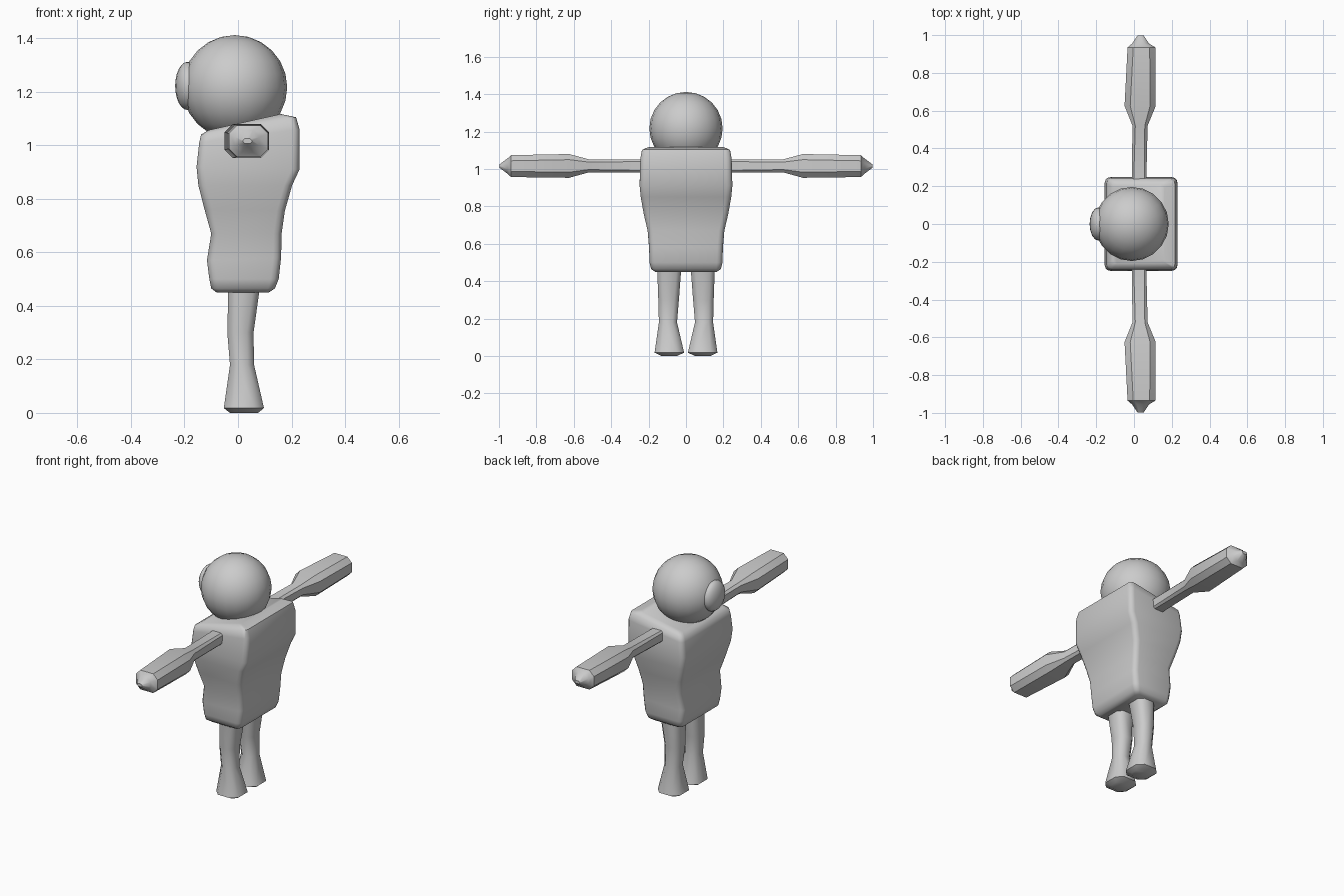
import bpy, bmesh
from math import radians, sin, cos, pi

if "Cube" in bpy.data.objects:
    bpy.data.objects.remove(bpy.data.objects["Cube"])


def finish(obj, angle):
    bpy.ops.object.select_all(action='DESELECT')
    obj.select_set(True)
    bpy.context.view_layer.objects.active = obj
    bpy.ops.object.shade_smooth_by_angle(angle=radians(angle))


def rounded_rect(u0, u1, v0, v1, r, steps):
    """Outline of a rectangle whose corners are rounded with radius r."""
    pts = []
    corners = ((u1 - r, v1 - r), (u0 + r, v1 - r), (u0 + r, v0 + r), (u1 - r, v0 + r))
    for i, (cu, cv) in enumerate(corners):
        for k in range(steps + 1):
            a = pi / 2 * (i + k / steps)
            pts.append((cu + r * cos(a), cv + r * sin(a)))
    return pts


def loft(name, rings, angle):
    """Skin closed rings of equal length and cap both ends."""
    bm = bmesh.new()
    loops = [[bm.verts.new(p) for p in ring] for ring in rings]
    n = len(loops[0])
    for a, b in zip(loops, loops[1:]):
        for i in range(n):
            bm.faces.new((a[i], a[(i + 1) % n], b[(i + 1) % n], b[i]))
    bm.faces.new(loops[0][::-1])
    bm.faces.new(loops[-1])
    bmesh.ops.recalc_face_normals(bm, faces=bm.faces)
    mesh = bpy.data.meshes.new(name)
    bm.to_mesh(mesh)
    bm.free()
    obj = bpy.data.objects.new(name, mesh)
    bpy.context.collection.objects.link(obj)
    finish(obj, angle)


def ball(name, loc, scale, segments, rings):
    bpy.ops.mesh.primitive_uv_sphere_add(segments=segments, ring_count=rings, location=loc)
    obj = bpy.context.object
    obj.name = name
    obj.scale = scale
    finish(obj, 60)


# Torso: x left, z left, x right, z right, half depth, corner radius
torso = [
    (-0.08, 0.45, 0.115, 0.45, 0.165, 0.02),
    (-0.10, 0.465, 0.138, 0.465, 0.186, 0.025),
    (-0.107, 0.50, 0.152, 0.50, 0.195, 0.03),
    (-0.116, 0.57, 0.161, 0.58, 0.197, 0.03),
    (-0.10, 0.67, 0.163, 0.67, 0.205, 0.03),
    (-0.125, 0.76, 0.175, 0.755, 0.225, 0.03),
    (-0.148, 0.85, 0.202, 0.85, 0.242, 0.03),
    (-0.155, 0.92, 0.23, 0.91, 0.248, 0.03),
    (-0.145, 1.01, 0.23, 1.06, 0.244, 0.03),
    (-0.138, 1.04, 0.217, 1.105, 0.236, 0.025),
    (-0.11, 1.057, 0.16, 1.117, 0.21, 0.02),
]
rings = []
for x0, z0, x1, z1, hy, r in torso:
    outline = rounded_rect(x0, x1, -hy, hy, r, 3)
    rings.append([(x, y, z0 + (z1 - z0) * (x - x0) / (x1 - x0)) for x, y in outline])
loft("torso", rings, 50)

# Head and the flattened round muzzle on its side
ball("head", (-0.012, 0, 1.217), (0.196, 0.196, 0.195), 20, 12)
ball("muzzle", (-0.188, 0, 1.222), (0.047, 0.088, 0.09), 16, 12)

# Arm: y, x min, x max, z min, z max, chamfer
arm = [
    (0.22, -0.012, 0.065, 0.982, 1.05, 0.01),
    (0.52, -0.008, 0.072, 0.982, 1.052, 0.015),
    (0.625, -0.05, 0.115, 0.953, 1.08, 0.03),
    (0.935, -0.034, 0.113, 0.957, 1.074, 0.03),
    (0.955, -0.01, 0.08, 0.975, 1.056, 0.025),
    (0.997, 0.018, 0.052, 1.007, 1.025, 0.007),
]
# Leg: z, x min, x max, y min, y max, chamfer
leg = [
    (0.0, -0.03, 0.075, 0.05, 0.13, 0.02),
    (0.018, -0.053, 0.097, 0.01, 0.168, 0.035),
    (0.18, -0.03, 0.06, 0.048, 0.145, 0.025),
    (0.30, -0.04, 0.058, 0.038, 0.148, 0.025),
    (0.47, -0.036, 0.082, 0.025, 0.154, 0.025),
]
for side, s in (("right", -1), ("left", 1)):
    loft("arm_" + side, [[(x, s * y, z) for x, z in rounded_rect(x0, x1, z0, z1, c, 1)]
                         for y, x0, x1, z0, z1, c in arm], 40)
    loft("leg_" + side, [[(x, s * y, z) for x, y in rounded_rect(x0, x1, y0, y1, c, 1)]
                         for z, x0, x1, y0, y1, c in leg], 50)
